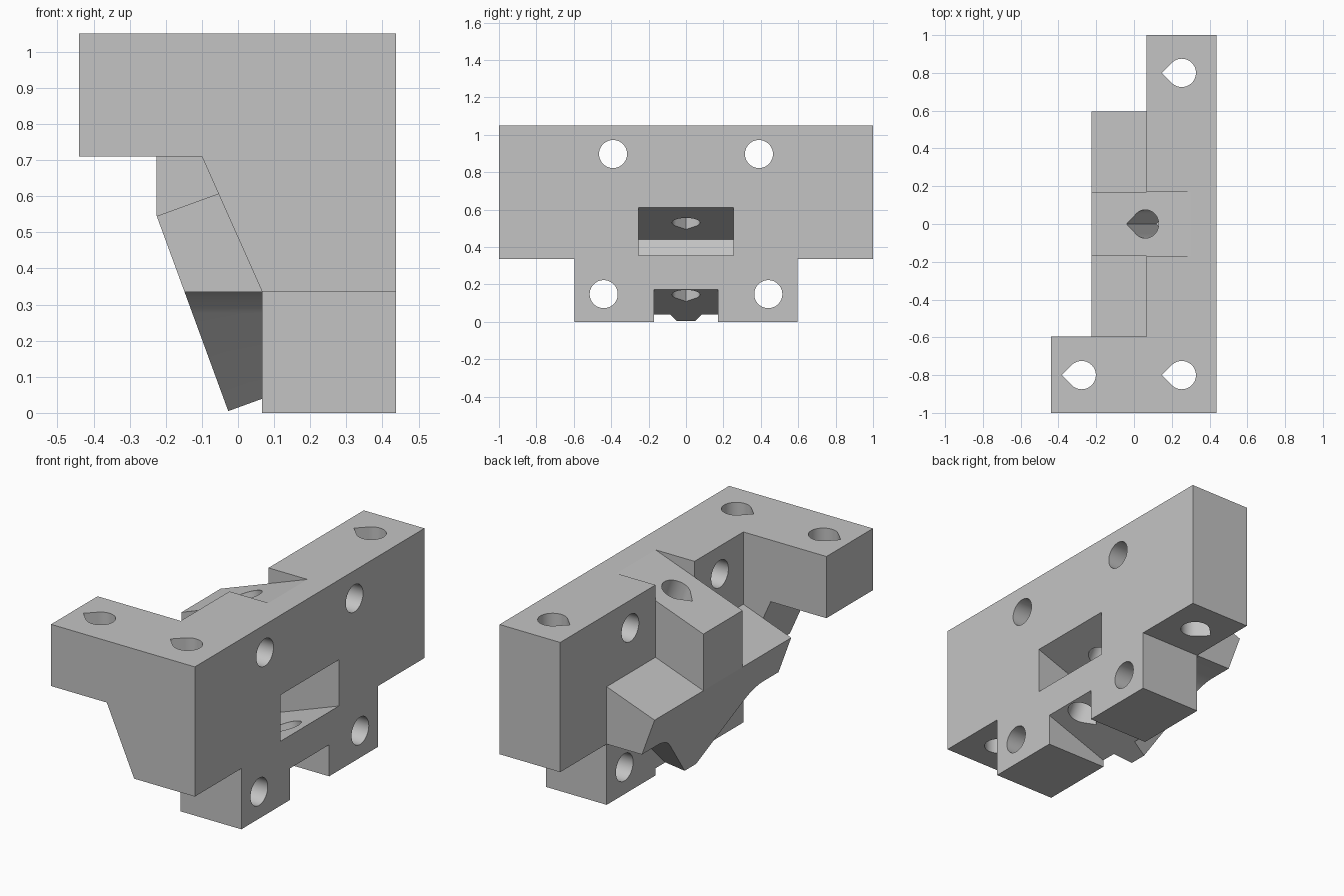
import bpy
from math import sin, cos, tan, pi, radians
from mathutils import Matrix, Vector

cube = bpy.data.objects.get("Cube")
if cube:
    bpy.data.objects.remove(cube, do_unlink=True)

TILT = radians(20)
HOLE_R = 0.075

grey = bpy.data.materials.new("light_grey")
grey.use_nodes = True
GREY = (0.55, 0.55, 0.55, 1)
grey.diffuse_color = GREY
grey.node_tree.nodes["Principled BSDF"].inputs["Base Color"].default_value = GREY


def prism(name, outline, lo, hi, place):
    """Extrude a 2D outline from lo to hi; place(a, b, t) gives the 3D point."""
    n = len(outline)
    verts = [place(a, b, t) for t in (lo, hi) for a, b in outline]
    faces = [list(range(n)), list(range(n, 2 * n))]
    faces += [[i, (i + 1) % n, (i + 1) % n + n, i + n] for i in range(n)]
    mesh = bpy.data.meshes.new(name)
    mesh.from_pydata(verts, [], faces)
    mesh.materials.append(grey)
    obj = bpy.data.objects.new(name, mesh)
    bpy.context.collection.objects.link(obj)
    bpy.ops.object.select_all(action='DESELECT')
    bpy.context.view_layer.objects.active = obj
    obj.select_set(True)
    bpy.ops.object.mode_set(mode='EDIT')
    bpy.ops.mesh.select_all(action='SELECT')
    bpy.ops.mesh.normals_make_consistent(inside=False)
    bpy.ops.object.mode_set(mode='OBJECT')
    return obj


def along_y(name, outline, lo, hi):
    return prism(name, outline, lo, hi, lambda a, b, t: (a, t, b))


def along_x(name, outline, lo, hi):
    return prism(name, outline, lo, hi, lambda a, b, t: (t, a, b))


def combine(target, tool, operation):
    mod = target.modifiers.new(operation.lower(), 'BOOLEAN')
    mod.operation, mod.object, mod.solver = operation, tool, 'EXACT'
    bpy.context.view_layer.objects.active = target
    bpy.ops.object.modifier_apply(modifier=mod.name)
    bpy.data.objects.remove(tool, do_unlink=True)


def circle(cy, cz):
    return [(cy + HOLE_R * cos(2 * pi * i / 48), cz + HOLE_R * sin(2 * pi * i / 48))
            for i in range(48)]


def teardrop():
    """Round hole outline with a right-angled point towards -x."""
    arc = [radians(-135 + 270 * i / 36) for i in range(37)]
    return [(HOLE_R * cos(a), HOLE_R * sin(a)) for a in arc] + [(-HOLE_R * 2 ** 0.5, 0)]


def drop_hole(origin, tilt, lo, hi):
    frame = Matrix.Translation(origin) @ Matrix.Rotation(-tilt, 4, 'Y')
    return prism("hole_cutter", teardrop(), lo, hi, lambda a, b, t: frame @ Vector((a, b, t)))


# Mounting plate with a narrower lower part
half_plate = [(1, 1.05), (1, 0.335), (0.595, 0.335), (0.595, 0)]
body = along_x("mount_bracket", half_plate + [(-y, z) for y, z in reversed(half_plate)],
               0.067, 0.437)

# Side arm with its sloping gusset
arm = along_y("side_arm", [(-0.44, 1.05), (-0.44, 0.71), (-0.1, 0.71), (0.067, 0.335),
                           (0.437, 0.335), (0.437, 1.05)], -1, -0.595)
combine(body, arm, 'UNION')

# Tilted block that funnels down to a narrow tip through a fillet
R, SLOPE_Y = 0.2, 0.38
fillet_y = SLOPE_Y + R * tan(pi / 8)
fillet = [(fillet_y - R * sin(a), 0.335 - R * (1 - cos(a)))
          for a in (pi / 4 * i / 10 for i in range(11))]
half = [(0.595, 0.8), (0.595, 0.335)] + fillet + [(0.05, 0.005), (0.05, -0.1)]
funnel = along_x("funnel", half + [(-y, z) for y, z in reversed(half)], -0.4, 0.12)
tilted = along_y("tilted_block", [(-0.225, 0.545), (0.0115, -0.1), (0.1, -0.1),
                                  (0.1, 0.545 + 0.325 * tan(TILT))], -0.8, 0.8)
combine(funnel, tilted, 'INTERSECT')
combine(body, funnel, 'UNION')

# Central boss rising above the tilted block
boss = along_y("boss", [(-0.225, 0.545), (-0.225, 1), (0.1, 1), (0.1, 0.4), (-0.15, 0.5)],
               -0.17, 0.17)
combine(body, boss, 'UNION')


def line(x, x0, z0):
    return (x, z0 + (x - x0) * tan(TILT))


# Sloping cuts over the boss and under the tip
top_cut = along_y("top_cutter", [line(-0.3, 0.305, 1.05), (0.305, 1.05), (0.305, 1.2),
                                 (-0.3, 1.2)], -0.17, 0.17)
combine(body, top_cut, 'DIFFERENCE')
notch = along_y("notch_cutter", [line(-0.1, -0.027, 0.005), line(0.5, -0.027, 0.005),
                                 (0.5, -0.2), (-0.1, -0.2)], -0.17, 0.17)
combine(body, notch, 'DIFFERENCE')

# Tilted slot in the flat side
slot = along_y("slot_cutter", [line(0.5, 0.437, 0.61), line(-0.03, 0.437, 0.61),
                               line(0.052, 0.437, 0.355), line(0.5, 0.437, 0.355)],
               -0.255, 0.255)
combine(body, slot, 'DIFFERENCE')

# Round holes across the plate
for y, z in ((0.39, 0.897), (0.44, 0.148)):
    for side in (1, -1):
        combine(body, along_x("hole_cutter", circle(side * y, z), 0, 0.6), 'DIFFERENCE')

# Upright teardrop holes, then the tilted one through boss, slot and notch
for x, y in ((0.253, 0.8), (0.253, -0.8), (-0.277, -0.8)):
    combine(body, drop_hole((x, y, 0), 0, 0.1, 1.3), 'DIFFERENCE')
combine(body, drop_hole((0.217, 0, 0.53), TILT, -0.7, 0.8), 'DIFFERENCE')

bpy.ops.object.select_all(action='DESELECT')
body.select_set(True)
bpy.context.view_layer.objects.active = body
bpy.ops.object.shade_smooth_by_angle(angle=radians(18))
